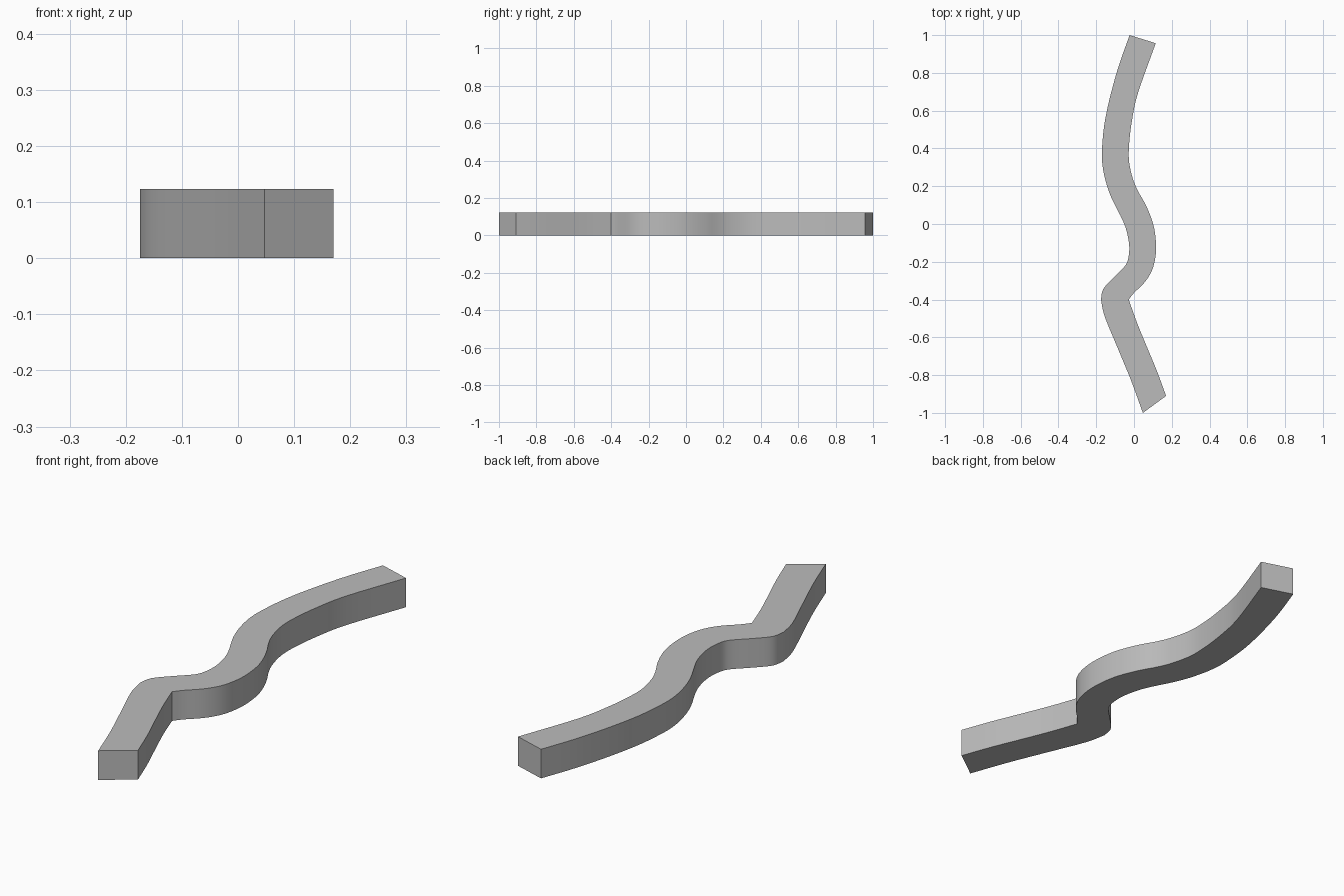
import bpy
import bmesh
import math
from mathutils import Vector

cube = bpy.data.objects.get("Cube")
if cube:
    bpy.data.objects.remove(cube, do_unlink=True)

HEIGHT = 0.123
STEPS = 4

# Plain grey material
grey = bpy.data.materials.new("plain_grey")
grey.use_nodes = True
colour = (0.5, 0.5, 0.5, 1.0)
grey.diffuse_color = colour
grey.node_tree.nodes["Principled BSDF"].inputs["Base Color"].default_value = colour

# Two edges of the winding strip, front to back; the right edge has one sharp corner
left_front = [(.047, -1), (-.015, -.83), (-.085, -.66), (-.155, -.49), (-.175, -.4)]
left_back = [(-.175, -.4), (-.163, -.345), (-.11, -.285), (-.05, -.225), (-.031, -.185),
             (-.025, -.12), (-.036, -.05), (-.06, .02), (-.12, .14), (-.152, .235),
             (-.169, .33), (-.168, .42), (-.155, .54), (-.125, .68), (-.08, .84), (-.023, 1)]
right_front = [(.17, -.91), (.12, -.775), (.068, -.65), (.015, -.52), (-.028, -.4)]
right_back = [(-.028, -.4), (.0, -.365), (.055, -.31), (.091, -.255), (.11, -.195),
              (.117, -.125), (.11, -.04), (.092, .03), (.06, .105), (.021, .175),
              (-.006, .24), (-.026, .33), (-.026, .42), (-.012, .54), (.02, .69), (.115, .957)]


def smooth(points):
    """Catmull-Rom curve through the points."""
    p = [Vector(q) for q in points]
    p = [2 * p[0] - p[1]] + p + [2 * p[-1] - p[-2]]
    out = []
    for a, b, c, d in zip(p, p[1:], p[2:], p[3:]):
        for i in range(STEPS):
            t = i / STEPS
            out.append((2 * b + (c - a) * t + (2 * a - 5 * b + 4 * c - d) * t ** 2
                        + (3 * b - a - 3 * c + d) * t ** 3) / 2)
    return out + [p[-2]]


left = smooth(left_front)[:-1] + smooth(left_back)
right = smooth(right_front)[:-1] + smooth(right_back)

# Winding strip: flat ribbon of quads raised to a constant height
bm = bmesh.new()
rows = [[bm.verts.new((q.x, q.y, 0)) for q in pair] for pair in zip(left, right)]
for (a, b), (c, d) in zip(rows, rows[1:]):
    bm.faces.new((a, b, d, c))
top = bmesh.ops.extrude_face_region(bm, geom=bm.faces[:], use_keep_orig=True)
raised = [v for v in top["geom"] if isinstance(v, bmesh.types.BMVert)]
bmesh.ops.translate(bm, verts=raised, vec=(0, 0, HEIGHT))
bmesh.ops.recalc_face_normals(bm, faces=bm.faces[:])

mesh = bpy.data.meshes.new("winding_strip")
bm.to_mesh(mesh)
bm.free()
mesh.materials.append(grey)
strip = bpy.data.objects.new("winding_strip", mesh)
bpy.context.collection.objects.link(strip)

# Smooth curved sides, crisp corners
bpy.context.view_layer.objects.active = strip
strip.select_set(True)
bpy.ops.object.shade_smooth_by_angle(angle=math.radians(30))
